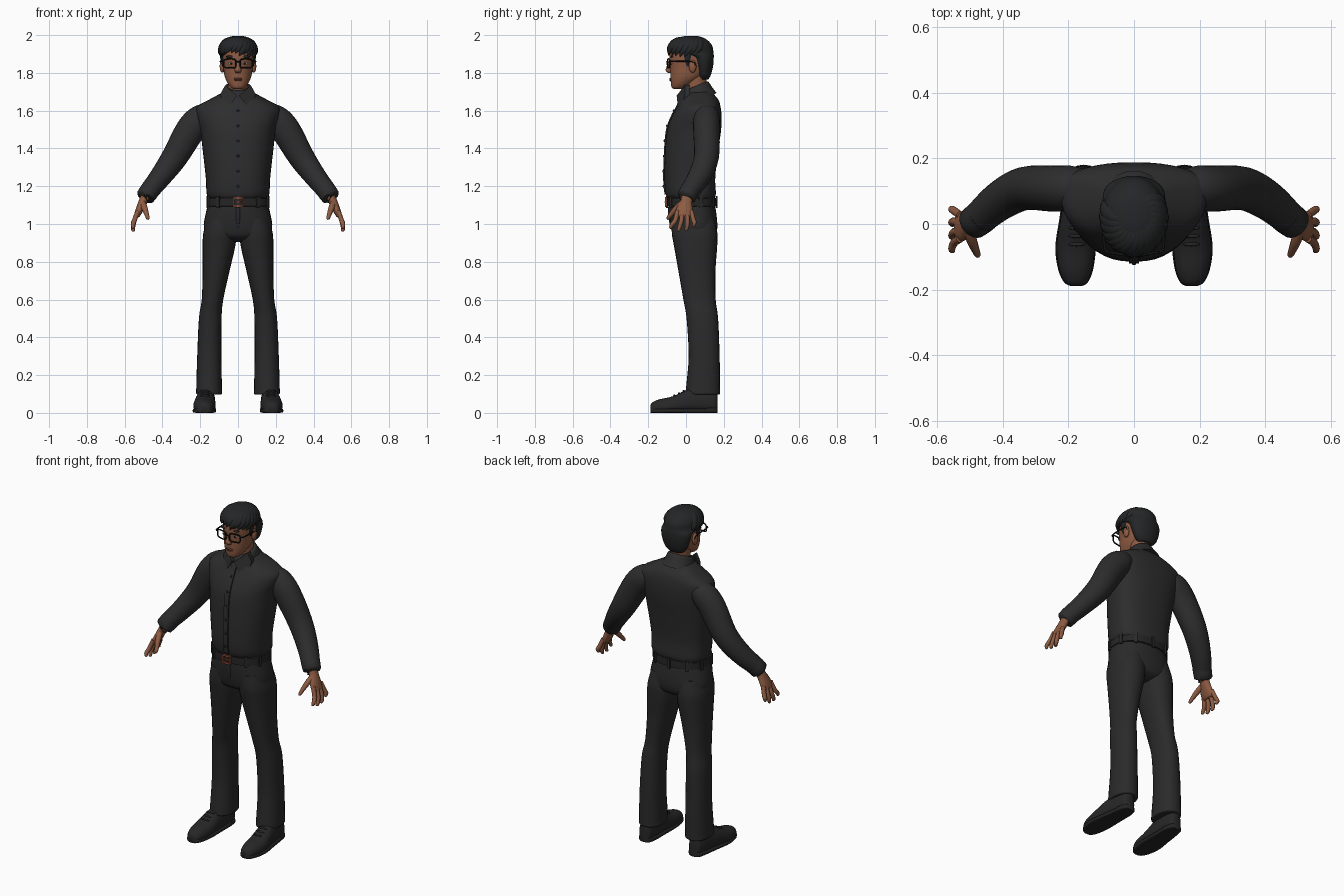
import bpy, bmesh, math, random
from mathutils import Vector, Matrix

if "Cube" in bpy.data.objects:
    bpy.data.objects.remove(bpy.data.objects["Cube"], do_unlink=True)
random.seed(4)
X, Y, Z = Vector((1, 0, 0)), Vector((0, 1, 0)), Vector((0, 0, 1))
SIDES = (("left", 1), ("right", -1))
PARTS = []


def material(name, r, g, b):
    m = bpy.data.materials.new(name)
    m.use_nodes = True
    m.diffuse_color = (r, g, b, 1)
    m.node_tree.nodes["Principled BSDF"].inputs["Base Color"].default_value = (r, g, b, 1)
    return m


SHIRT = material("shirt charcoal", .026, .026, .026)
PANTS = material("trouser charcoal", .023, .023, .023)
BELT = material("belt black", .018, .018, .018)
SHOE = material("shoe black", .02, .02, .02)
HAIR = material("hair black", .018, .019, .02)
SKIN = material("skin brown", .27, .105, .055)
LIP = material("lip brown", .17, .055, .035)
BUCKLE = material("buckle copper", .26, .07, .035)
FRAME = material("frame black", .008, .008, .008)
EYE = material("eye white", .4, .36, .32)


def finish(name, bm, mat):
    bmesh.ops.recalc_face_normals(bm, faces=bm.faces[:])
    mesh = bpy.data.meshes.new(name)
    bm.to_mesh(mesh)
    bm.free()
    mesh.materials.append(mat)
    ob = bpy.data.objects.new(name, mesh)
    bpy.context.collection.objects.link(ob)
    PARTS.append(ob)
    return ob


def smooth_rows(rows, sub):
    """Catmull-Rom interpolation through the rows."""
    out = []
    for i in range(len(rows) - 1):
        group = zip(rows[max(i - 1, 0)], rows[i], rows[i + 1], rows[min(i + 2, len(rows) - 1)])
        group = list(group)
        for j in range(sub):
            t = j / sub
            out.append([b + (c - a) * t / 2 + (a * 2 - b * 5 + c * 4 - d) * t * t / 2
                        + (b * 3 - a - c * 3 + d) * t ** 3 / 2 for a, b, c, d in group])
    return out + [rows[-1]]


def loft(name, rings, mat, tan=None, ref=Y, n=24, sub=4, skew=0, sq=1):
    """Skin over rings of centre x, y, z, half width and half depth."""
    rings = smooth_rows(rings, sub)
    centres = [Vector(r[:3]) for r in rings]
    bm, loops = bmesh.new(), []
    for i, r in enumerate(rings):
        t = tan or centres[min(i + 1, len(rings) - 1)] - centres[max(i - 1, 0)]
        t = t.normalized()
        u = (ref - t * ref.dot(t)).normalized()
        v = t.cross(u)
        loop = []
        for j in range(n):
            c, s = math.cos(math.tau * j / n), math.sin(math.tau * j / n)
            c, s = [math.copysign(abs(q) ** sq, q) for q in (c, s)]
            depth = r[4] * (skew + s * (1 - skew * math.copysign(1, s)))
            loop.append(bm.verts.new(centres[i] + v * r[3] * c + u * depth))
        loops.append(loop)
    for a, b in zip(loops, loops[1:]):
        for j in range(n):
            bm.faces.new((a[j - 1], a[j], b[j], b[j - 1]))
    bm.faces.new(loops[0])
    bm.faces.new(loops[-1])
    return finish(name, bm, mat)


def body(name, rows, mat, **kw):
    """Upright loft from rows of x, height, half width, front y, back y."""
    return loft(name, [(x, (f + b) / 2, z, w, (b - f) / 2) for x, z, w, f, b in rows], mat, tan=Z, **kw)


def pair(make, name, rows, mat, **kw):
    for side, s in SIDES:
        make(side + "_" + name, [(s * r[0], *r[1:]) for r in rows], mat, **kw)


def ball(name, at, size, mat):
    bm = bmesh.new()
    bmesh.ops.create_uvsphere(bm, u_segments=16, v_segments=10, radius=1,
                              matrix=Matrix.LocRotScale(Vector(at), None, Vector(size)))
    return finish(name, bm, mat)


def box(name, at, size, mat, turn=0):
    bm = bmesh.new()
    bmesh.ops.create_cube(bm, size=1, matrix=Matrix.LocRotScale(
        Vector(at), Matrix.Rotation(turn, 3, "Z"), Vector(size)))
    return finish(name, bm, mat)


def front_y(ob, x, z):
    """Depth of the front surface at x, z."""
    bpy.context.view_layer.update()
    hit, point, _, _ = ob.ray_cast(Vector((x, -1, z)), Y)
    return point.y if hit else 0


# Shirt body, sleeves and cuffs
shirt = body("shirt", [
    (0, 1.13, .15, -.09, .15), (0, 1.16, .166, -.108, .158), (0, 1.25, .171, -.115, .155),
    (0, 1.4, .188, -.11, .172), (0, 1.5, .2, -.1, .186), (0, 1.57, .22, -.075, .188),
    (0, 1.62, .218, -.048, .183), (0, 1.66, .15, -.03, .17), (0, 1.7, .075, -.01, .135)],
    SHIRT, n=40, skew=.3, sq=.85)
pair(loft, "sleeve", [
    (.14, .115, 1.58, .05, .05), (.19, .11, 1.562, .073, .068), (.25, .108, 1.5, .078, .07),
    (.335, .108, 1.355, .069, .066), (.41, .07, 1.25, .058, .06), (.478, .012, 1.165, .05, .05)], SHIRT)
pair(loft, "cuff", [(.458, .028, 1.19, .052, .052), (.49, .003, 1.145, .05, .05),
                    (.493, 0, 1.14, .035, .035)], SHIRT, sub=2)

# Button strip and buttons
bm = bmesh.new()
rows = []
for i in range(25):
    z = 1.155 + i * .0205
    y = front_y(shirt, 0, z)
    rows.append([bm.verts.new((x, y + d, z)) for x, d in
                 ((-.017, .006), (-.015, -.006), (.015, -.006), (.017, .006))])
for a, b in zip(rows, rows[1:]):
    for j in range(3):
        bm.faces.new((a[j], a[j + 1], b[j + 1], b[j]))
finish("button_strip", bm, SHIRT)
for i in range(6):
    z = 1.2 + i * .08
    ball("button", (0, front_y(shirt, 0, z) - .007, z), (.007, .004, .007), BELT)

# Collar band and pointed wings
loft("collar_band", [(0, .07, 1.655, .1, .1), (0, .055, 1.69, .083, .09), (0, .046, 1.725, .07, .078),
                     (0, .046, 1.727, .058, .066)], SHIRT, tan=Vector((0, -.38, .92)), sub=2)
for side, s in SIDES:
    bm = bmesh.new()
    outline = ((.006, 1.68), (.045, 1.622), (.07, 1.613), (.088, 1.65), (.092, 1.69), (.068, 1.735), (.035, 1.705))
    layers = [[bm.verts.new((s * x, d - .068 + x * .5 + (z - 1.61) * .22, z)) for x, z in outline]
              for d in (0, .025)]
    front, back = layers
    bm.faces.new(front)
    bm.faces.new(back)
    for j in range(len(outline)):
        bm.faces.new((front[j - 1], front[j], back[j], back[j - 1]))
    finish(side + "_collar_wing", bm, SHIRT)

# Trousers
body("trouser_hips", [
    (0, 1.13, .152, -.09, .148), (0, 1.06, .17, -.09, .16), (0, .98, .181, -.08, .166),
    (0, .93, .15, -.06, .15), (0, .905, .06, .0, .1)], PANTS, n=32, sq=.85)
pair(body, "trouser_leg", [
    (.085, 1.03, .08, -.075, .15), (.096, .95, .088, -.075, .166), (.101, .88, .086, -.063, .165),
    (.116, .75, .071, -.04, .156), (.135, .6, .057, -.014, .157), (.147, .5, .06, .003, .17),
    (.152, .3, .064, .014, .178), (.153, .13, .068, 0, .18), (.153, .1, .067, 0, .179),
    (.153, .097, .05, .02, .16)], PANTS, sq=.9)
loft("trouser_fly", [(0, -.086, 1.09, .012, .008), (0, -.085, 1.03, .012, .008),
                     (0, -.074, .97, .004, .004)], PANTS, n=8)

# Belt, loops and buckle
body("belt", [(0, 1.093, .158, -.092, .152), (0, 1.095, .166, -.1, .162), (0, 1.138, .163, -.1, .16),
              (0, 1.14, .15, -.09, .15)], BELT, n=40, sub=1, sq=.85)
for i in range(10):
    a = math.tau * (i + .5) / 10
    c, s = [math.copysign(abs(q) ** .85, q) for q in (math.cos(a), math.sin(a))]
    box("belt_loop", (.166 * c, .031 + .132 * s, 1.116), (.01, .018, .062), PANTS, a)
for z in (1.095, 1.138):
    box("buckle_bar", (0, -.106, z), (.052, .012, .009), BUCKLE)
box("buckle_side", (-.023, -.106, 1.116), (.009, .012, .05), BUCKLE)
box("buckle_end", (.023, -.106, 1.116), (.006, .012, .05), BUCKLE)
box("buckle_prong", (.004, -.108, 1.116), (.036, .01, .007), BUCKLE)

# Shoes, soles and laces
toe_to_heel = [(.176, -.189, .018), (.177, -.178, .036), (.178, -.14, .053), (.178, -.07, .062),
               (.172, .02, .055), (.166, .11, .048), (.165, .155, .038), (.165, .168, .02)]
heights = (.018, .026, .034, .042, .062, .064, .058, .05)
pair(loft, "shoe", [(x, y, h + .004, w * .95, h) for (x, y, w), h in zip(toe_to_heel, heights)],
     SHOE, tan=Y, ref=Z, skew=-.3, sq=.9)
pair(loft, "sole", [(x, y, .012, w, .012) for x, y, w in toe_to_heel], BELT, tan=Y, ref=Z, sq=.4)
pair(loft, "heel", [(x, y, .014, w * 1.02, .014) for x, y, w in toe_to_heel[-3:]], BELT, tan=Y, ref=Z, sq=.4)
for side, s in SIDES:
    for i in range(3):
        ball(side + "_lace", (s * .175, -.062 + i * .025, .09 + i * .012), (.026, .006, .007), BELT)

# Hands
pair(loft, "palm", [(.483, .008, 1.165, .024, .03), (.502, .002, 1.12, .023, .031),
                    (.522, -.008, 1.075, .02, .044), (.535, -.01, 1.045, .015, .045),
                    (.538, -.01, 1.035, .006, .035)], SKIN, n=16)
for i, (name, tip) in enumerate((("index", .975), ("middle", .96), ("ring", .962), ("little", .985))):
    y = -.045 + i * .024
    spread = (i - 1.4) * .008
    pair(loft, name + "_finger", [
        (.53, y, 1.07, .012, .012), (.548, y + spread, 1.02, .0125, .0125),
        (.556, y + spread * 2 - .008, tip + .02, .011, .011),
        (.553, y + spread * 2 - .014, tip + .004, .008, .008),
        (.552, y + spread * 2 - .015, tip, .002, .002)], SKIN, n=10, sub=3)
pair(loft, "thumb", [(.508, -.01, 1.12, .014, .016), (.495, -.05, 1.085, .015, .016),
                     (.483, -.08, 1.05, .012, .012), (.477, -.095, 1.03, .009, .009),
                     (.476, -.099, 1.023, .002, .002)], SKIN, n=10, ref=X)

# Head, neck and face
loft("neck", [(0, .07, 1.66, .055, .055), (0, .055, 1.72, .054, .056), (0, .05, 1.8, .055, .06)], SKIN)
head = body("head", [
    (0, 1.714, .018, -.062, -.02), (0, 1.722, .036, -.075, .0), (0, 1.745, .054, -.08, .04),
    (0, 1.78, .07, -.082, .09), (0, 1.83, .078, -.084, .12), (0, 1.88, .083, -.088, .13),
    (0, 1.93, .08, -.08, .125), (0, 1.97, .045, -.04, .09)], SKIN, n=32, sq=.92)
loft("nose", [(0, -.078, 1.865, .009, .009), (0, -.088, 1.835, .011, .014), (0, -.09, 1.813, .018, .018),
              (0, -.083, 1.8, .012, .012)], SKIN, tan=Z, n=12)
for i, z in enumerate((1.769, 1.761)):
    ball("lip", (0, front_y(head, 0, z), z), (.024 - i * .004, .006, .005), LIP)
for side, s in SIDES:
    ball(side + "_ear", (s * .084, .035, 1.835), (.013, .02, .034), SKIN)
    y = front_y(head, s * .036, 1.85)
    ball(side + "_eye", (s * .036, y, 1.85), (.014, .004, .007), EYE)
    ball(side + "_iris", (s * .036, y - .003, 1.85), (.006, .003, .006), FRAME)
    ball(side + "_brow", (s * .04, front_y(head, s * .04, 1.886), 1.886), (.025, .007, .006), HAIR)

# Glasses
rim = []
for j in range(21):
    x, z = [math.copysign(abs(q) ** .5, q) for q in (math.cos(math.tau * j / 20), math.sin(math.tau * j / 20))]
    rim.append((.043 + .032 * x, -.098 + .006 * (1 + x), 1.85 + .024 * z, .004, .004))
pair(loft, "rim", rim, FRAME, n=8, sub=1)
pair(loft, "temple", [(.075, -.088, 1.862, .004, .004), (.09, -.07, 1.862, .004, .004),
                      (.094, .03, 1.86, .003, .003), (.09, .05, 1.84, .003, .003)], FRAME, ref=Z, n=8)
loft("bridge", [(-.013, -.098, 1.856, .004, .004), (0, -.101, 1.86, .004, .004),
                (.013, -.098, 1.856, .004, .004)], FRAME, n=8)

# Hair cap with overlapping locks swept forward from the crown
body("hair_cap", [
    (0, 1.765, .045, .07, .118), (0, 1.79, .07, .06, .132), (0, 1.84, .088, .045, .144),
    (0, 1.885, .095, .02, .147), (0, 1.912, .096, -.075, .145), (0, 1.945, .093, -.088, .138),
    (0, 1.975, .073, -.06, .112), (0, 1.992, .04, -.02, .075), (0, 1.996, .01, .01, .04)], HAIR, n=32)
for i in range(17):
    aim = -1.9 + i * 3.8 / 16
    end = random.uniform(-.3, .0) if abs(aim) < 1 else random.uniform(-.35, -.15)
    path = []
    for j, (w, d) in enumerate(((.008, .004), (.022, .012), (.024, .014), (.018, .011), (.002, .002))):
        t = j / 4
        el = 1.25 + (end - 1.25) * t
        az = aim + .5 * (1 - t) - .15 * t
        out = Vector((math.sin(az) * .095, -math.cos(az) * .118, 0)) * math.cos(el)
        path.append((out.x, out.y + .024, 1.91 + .082 * math.sin(el), w, d))
    loft("hair_lock", path, HAIR, ref=Vector((math.sin(aim), -math.cos(aim), .6)), n=8, sub=3)
pair(loft, "sideburn", [(.083, .012, 1.92, .012, .022), (.083, .008, 1.87, .008, .016),
                        (.08, .01, 1.835, .003, .006)], HAIR, n=10)

# Smooth shading that keeps hard edges
bpy.ops.object.select_all(action="DESELECT")
for ob in PARTS:
    ob.select_set(True)
bpy.context.view_layer.objects.active = PARTS[0]
bpy.ops.object.shade_smooth_by_angle(angle=math.radians(50))
